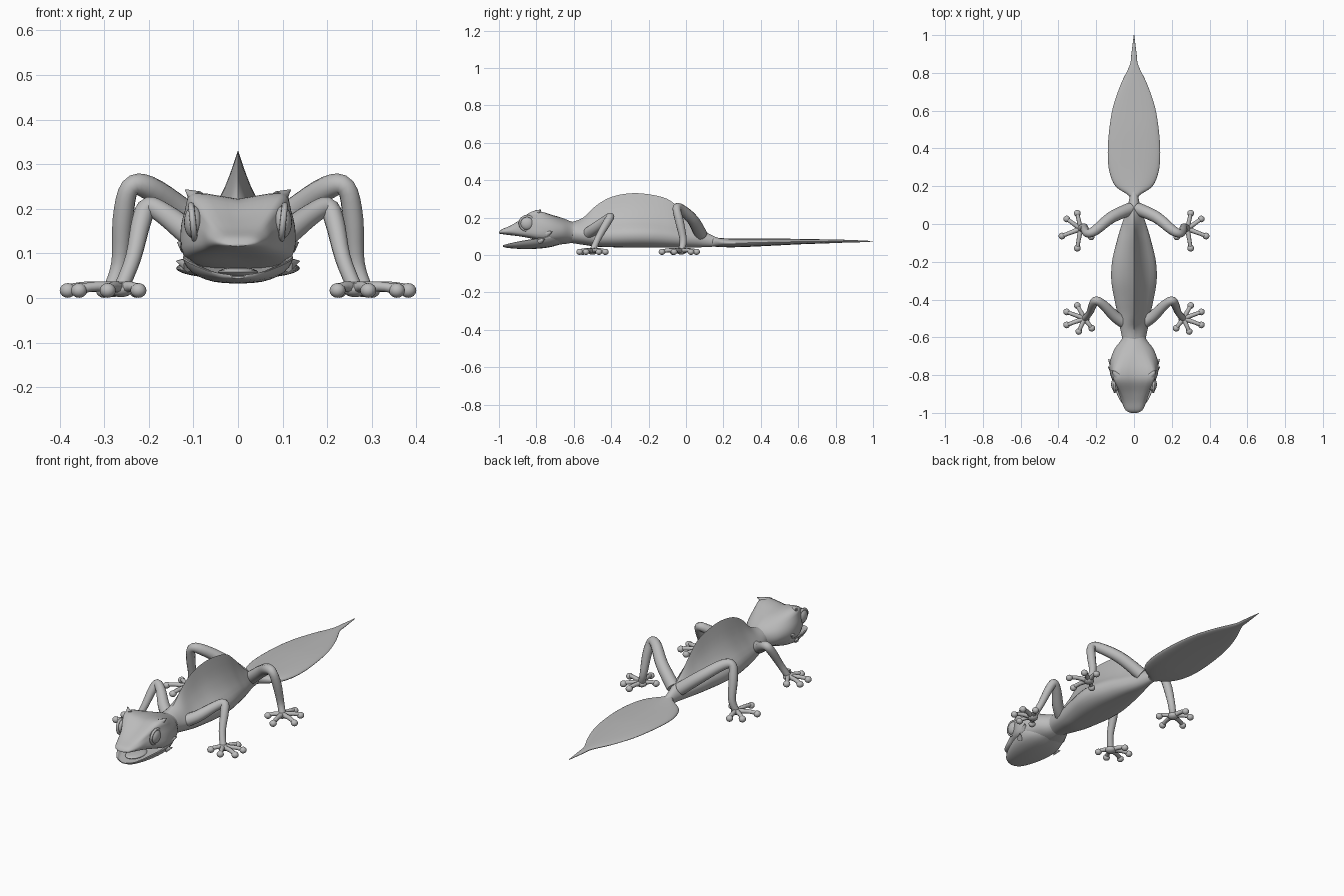
import bpy, bmesh, math
from mathutils import Vector, Matrix

if "Cube" in bpy.data.objects:
    bpy.data.objects.remove(bpy.data.objects["Cube"])

skin = bpy.data.materials.new("grey skin")
skin.diffuse_color = (0.5, 0.5, 0.5, 1)
skin.use_nodes = True
skin.node_tree.nodes["Principled BSDF"].inputs["Base Color"].default_value = skin.diffuse_color


def finish(bm, name, angle=50):
    bmesh.ops.recalc_face_normals(bm, faces=bm.faces)
    me = bpy.data.meshes.new(name)
    bm.to_mesh(me)
    bm.free()
    ob = bpy.data.objects.new(name, me)
    bpy.context.collection.objects.link(ob)
    me.materials.append(skin)
    bpy.ops.object.select_all(action='DESELECT')
    ob.select_set(True)
    bpy.context.view_layer.objects.active = ob
    bpy.ops.object.shade_smooth_by_angle(angle=math.radians(angle))
    return ob


def spline(pts, n):
    """Catmull-Rom resampling of tuples of any length."""
    out = []
    for i in range(len(pts) - 1):
        a, b, c, d = (pts[max(i - 1, 0)], pts[i], pts[i + 1], pts[min(i + 2, len(pts) - 1)])
        for s in range(n):
            t = s / n
            out.append(tuple(0.5 * (2 * q + (r - p) * t + (2 * p - 5 * q + 4 * r - u) * t * t
                                    + (3 * q - p - 3 * r + u) * t ** 3)
                             for p, q, r, u in zip(a, b, c, d)))
    return out + [tuple(pts[-1])]


def skin_rings(bm, rings):
    vs = [[bm.verts.new(p) for p in ring] for ring in rings]
    n = len(vs[0])
    for a, b in zip(vs, vs[1:]):
        for i in range(n):
            bm.faces.new((a[i], a[(i + 1) % n], b[(i + 1) % n], b[i]))
    bm.faces.new(vs[0])
    bm.faces.new(vs[-1])


def loft(name, rows, sec_a, sec_b=None, n=4):
    """Rows: y, half width, bottom, top, blend between two half sections."""
    sa, sb = spline(sec_a, 3), spline(sec_b or sec_a, 3)
    rings = []
    for y, w, lo, hi, k in spline(rows, n):
        half = [(max(0, p[0] + (q[0] - p[0]) * k), p[1] + (q[1] - p[1]) * k) for p, q in zip(sa, sb)]
        pts = half + [(-u, v) for u, v in half[-2:0:-1]]
        rings.append([(u * w, y, lo + v * (hi - lo)) for u, v in pts])
    bm = bmesh.new()
    skin_rings(bm, rings)
    return finish(bm, name)


def tube(bm, path, side, n=4, sides=12, flat=1.0):
    """Round limb along x, y, z, radius points; side mirrors x."""
    p = [(Vector((x * side, y, z)), r) for x, y, z, r in spline(path, n)]
    ref = None
    rings = []
    for i, (c, r) in enumerate(p):
        t = (p[min(i + 1, len(p) - 1)][0] - p[max(i - 1, 0)][0]).normalized()
        if ref is None:
            ref = Vector((0, 0, 1)) if abs(t.z) < 0.9 else Vector((0, 1, 0))
        ref = (ref - t * ref.dot(t)).normalized()
        b = t.cross(ref)
        rings.append([c + r * (ref * math.cos(a) * flat + b * math.sin(a))
                      for a in (2 * math.pi * j / sides for j in range(sides))])
    skin_rings(bm, rings)


def ball(bm, centre, size, seg=16):
    m = Matrix.Translation(centre) @ Matrix.Diagonal((*size, 1))
    bmesh.ops.create_uvsphere(bm, u_segments=seg, v_segments=seg // 2 + 2, radius=1, matrix=m)


# Half sections, bottom to top
oval = [(0, 0), (.5, .07), (.87, .25), (1, .5), (.87, .75), (.5, .93), (0, 1)]
boxy = [(0, 0), (.65, 0), (.98, .12), (1, .45), (.95, .75), (.84, 1), (0, .9)]
ridge = [(0, 0), (.55, .02), (.92, .13), (.95, .3), (.55, .5), (.24, .72), (0, 1)]
scoop = [(0, 0), (.5, .1), (.85, .45), (1, 1), (.88, 1), (.65, .6), (0, .5)]

# Body with tall thin back ridge, ending in the narrow tail root
loft("body", [(-.68, .055, .07, .17, 0), (-.62, .06, .065, .175, 0), (-.55, .075, .055, .2, .4),
              (-.48, .088, .045, .265, .85), (-.4, .105, .042, .31, 1), (-.3, .122, .04, .33, 1),
              (-.2, .118, .04, .325, 1), (-.1, .095, .04, .3, 1), (-.03, .075, .04, .245, .9),
              (.03, .055, .04, .185, .6), (.09, .035, .042, .135, .2), (.15, .022, .045, .1, 0),
              (.2, .02, .05, .085, 0)], oval, ridge)

# Flat leaf-shaped tail with a pointed tip
loft("leaf_tail", [(.11, .018, .05, .105, 0), (.15, .028, .045, .095, 0), (.2, .098, .042, .09, 0),
                   (.28, .131, .042, .088, 0), (.38, .139, .046, .088, 0), (.5, .131, .052, .088, 0),
                   (.62, .111, .058, .086, 0), (.74, .07, .062, .084, 0), (.84, .023, .066, .082, 0),
                   (.9, .014, .067, .08, 0), (1, .0015, .072, .075, 0)], oval)

# Skull and upper jaw
loft("skull", [(-1, .018, .116, .122, 0), (-.985, .045, .112, .138, .2), (-.94, .066, .106, .158, .4),
               (-.89, .083, .1, .188, .8), (-.83, .112, .09, .23, 1), (-.78, .128, .075, .235, .8),
               (-.72, .125, .058, .22, .35), (-.66, .102, .058, .198, 0), (-.61, .065, .065, .178, 0),
               (-.57, .055, .07, .17, 0)], oval, boxy)

# Open lower jaw with scooped floor
loft("lower_jaw", [(-.978, .02, .044, .052, 0), (-.96, .055, .039, .057, 0), (-.91, .086, .034, .068, 0),
                   (-.84, .112, .032, .08, 0), (-.77, .124, .036, .09, 0), (-.71, .112, .046, .1, 0),
                   (-.66, .075, .062, .11, 0)], scoop)

bm = bmesh.new()
ball(bm, (0, -.87, .058), (.045, .07, .011))
finish(bm, "tongue")

# Toe directions from the middle of each foot
front_toes = [(.045, .08), (.11, .04), (.11, -.04), (.035, -.08), (-.045, -.06)]
hind_toes = [(.02, .095), (.085, .06), (.115, -.045), (.02, -.12), (-.065, -.05)]
front_path = [(.04, -.53, .11, .032), (.1, -.49, .14, .03), (.16, -.43, .185, .025), (.2, -.405, .205, .022),
              (.217, -.425, .17, .022), (.235, -.47, .09, .018), (.262, -.5, .022, .017)]
hind_path = [(.02, .08, .11, .034), (.12, .035, .19, .031), (.2, -.03, .247, .027), (.242, -.05, .248, .022),
             (.258, -.035, .18, .023), (.265, -.015, .08, .019), (.283, -.025, .022, .018)]

for label, side in (("right", 1), ("left", -1)):
    for kind, path, toes in (("front", front_path, front_toes), ("hind", hind_path, hind_toes)):
        # Leg
        bm = bmesh.new()
        tube(bm, path, side)
        finish(bm, f"{kind}_leg_{label}")
        # Foot with five padded toes
        bm = bmesh.new()
        x, y = path[-1][:2]
        ball(bm, (x * side, y, .02), (.027, .027, .018))
        for dx, dy in toes:
            tube(bm, [(x, y, .022, .014), (x + dx * .5, y + dy * .5, .026, .011),
                      (x + dx * .85, y + dy * .85, .02, .011)], side, n=3, sides=8)
            ball(bm, ((x + dx * .86) * side, y + dy * .86, .017), (.018, .018, .0165), 12)
        finish(bm, f"{kind}_foot_{label}")
    # Eye and its lid rim
    bm = bmesh.new()
    ball(bm, (.1 * side, -.85, .17), (.021, .036, .036), 24)
    finish(bm, f"eye_{label}")
    bm = bmesh.new()
    rim = [(.101 + .004 * math.cos(a), -.85 + .038 * math.sin(a), .17 + .038 * math.cos(a), .007)
           for a in (2 * math.pi * j / 16 for j in range(17))]
    tube(bm, rim, side, n=2, sides=8)
    finish(bm, f"eyelid_{label}")
    # Brow horn and cheek spikes
    bm = bmesh.new()
    for base, tip in (((.092, -.8, .222, .02), (.118, -.775, .243, .001)),
                      ((.11, -.78, .075, .018), (.138, -.755, .083, .001)),
                      ((.115, -.74, .115, .018), (.136, -.715, .125, .001))):
        tube(bm, [base, tip], side, n=2, sides=8)
    finish(bm, f"horns_{label}")
